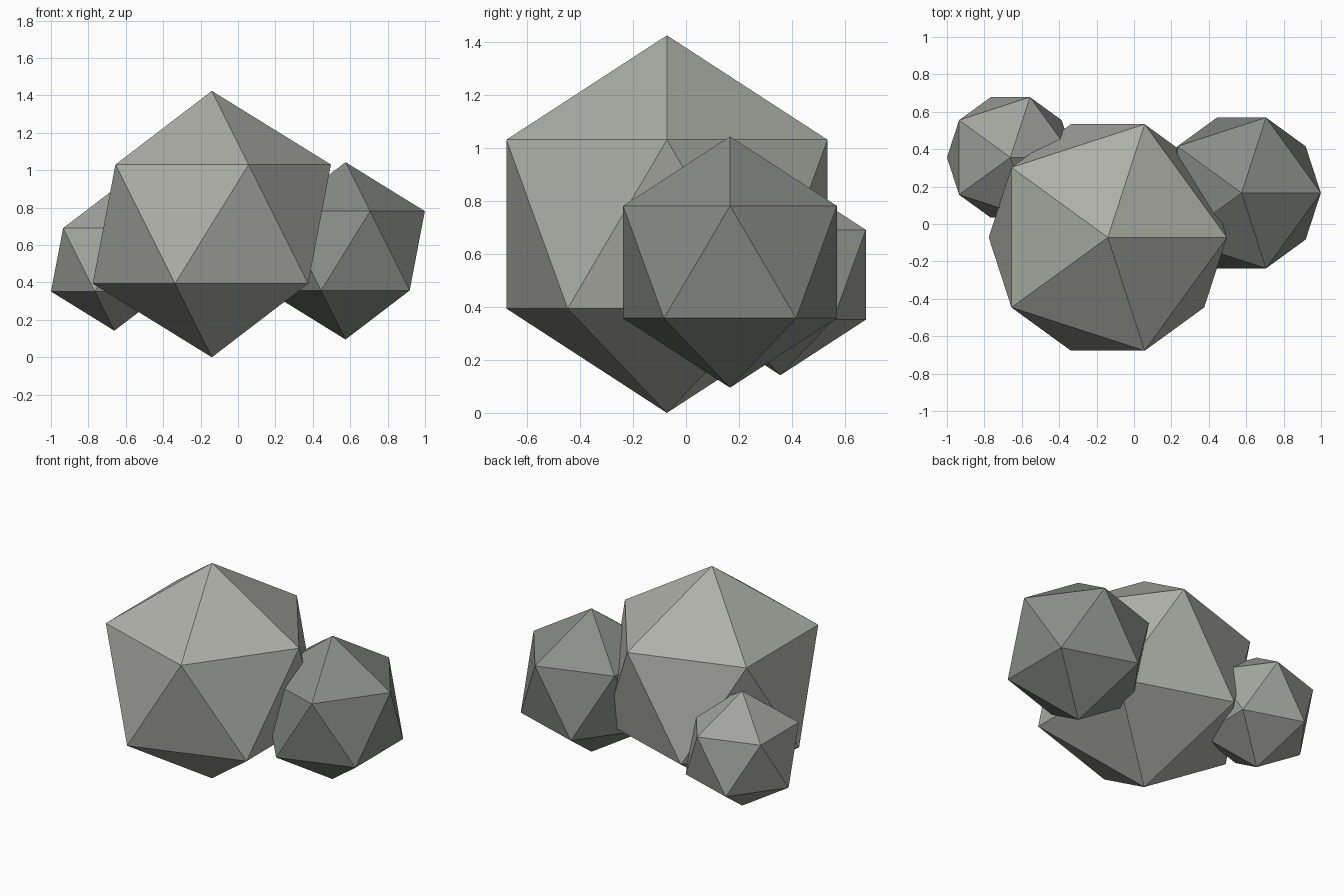
import bpy

if "Cube" in bpy.data.objects:
    bpy.data.objects.remove(bpy.data.objects["Cube"])


def rock(name, radius, location, color):
    # Plain flat-faced icosahedron boulder with its own stone tint
    bpy.ops.mesh.primitive_ico_sphere_add(subdivisions=1, radius=radius, location=location)
    obj = bpy.context.object
    obj.name = name
    bpy.ops.object.shade_flat()
    mat = bpy.data.materials.new(name + "_stone")
    mat.diffuse_color = (*color, 1)
    mat.use_nodes = True
    mat.node_tree.nodes["Principled BSDF"].inputs["Base Color"].default_value = mat.diffuse_color
    obj.data.materials.append(mat)
    return obj


# Large boulder with two smaller ones overlapping its back corners
rock("large_rock", 0.712, (-0.140, -0.072, 0.712), (0.42, 0.43, 0.39))
rock("medium_rock", 0.474, (0.575, 0.166, 0.569), (0.25, 0.27, 0.25))
rock("small_rock", 0.379, (-0.661, 0.356, 0.521), (0.36, 0.37, 0.34))
